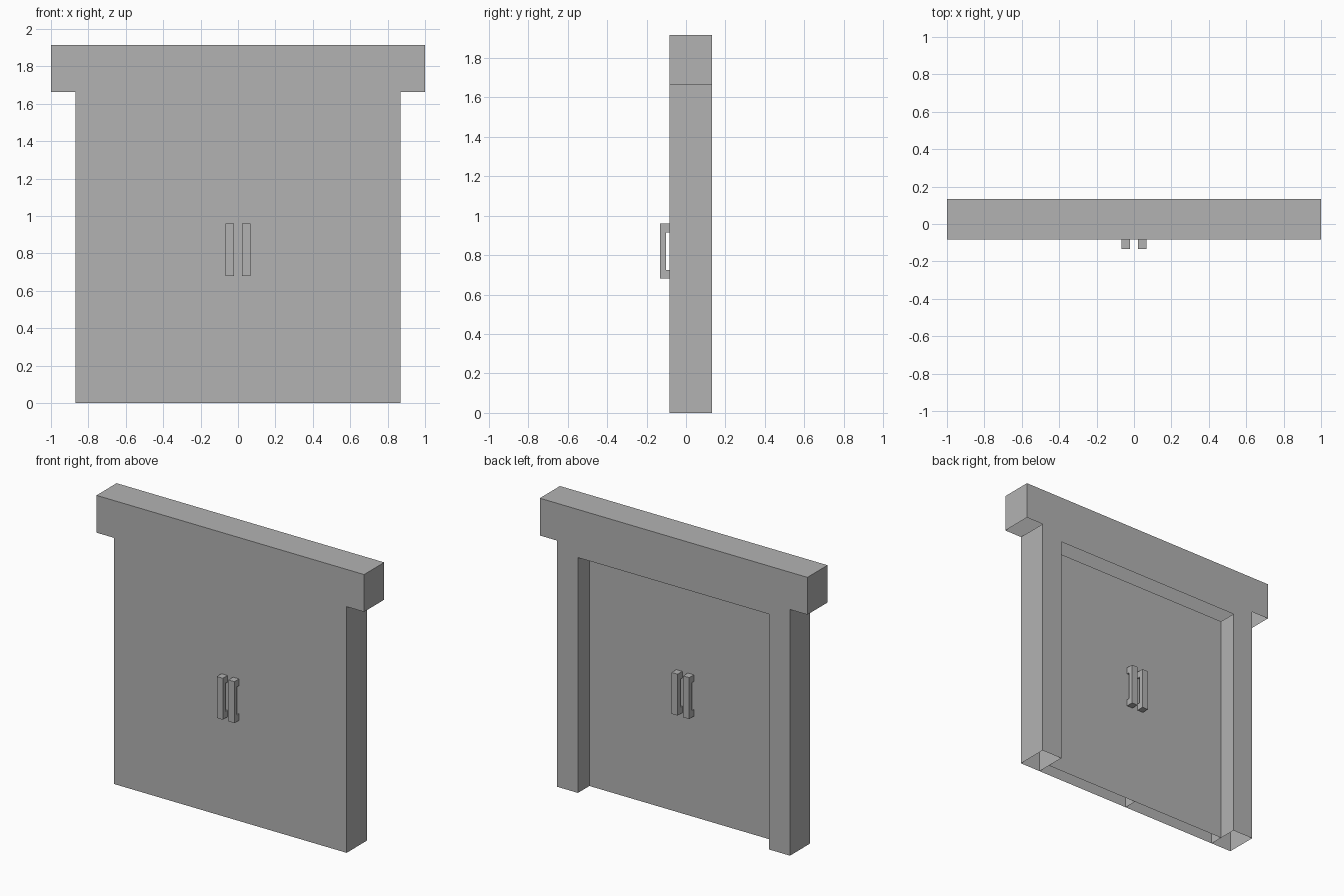
import bpy, bmesh
from mathutils import Vector

cube = bpy.data.objects.get("Cube")
if cube:
    bpy.data.objects.remove(cube, do_unlink=True)

grey = bpy.data.materials.new("plain grey")
grey.use_nodes = True
COLOUR = (0.45, 0.45, 0.45, 1.0)
grey.diffuse_color = COLOUR
grey.node_tree.nodes["Principled BSDF"].inputs["Base Color"].default_value = COLOUR

FRONT, BACK = -0.1325 + 0.05, 0.1325
DOOR_BACK = 0.01
TOP, BEAM_BOTTOM, LINTEL_BOTTOM = 1.915, 1.663, 1.59
LEG_OUT, LEG_IN = 0.87, 0.715


def prism(name, outline, sweep, open_below=False):
    """Extrude a closed outline of 3D points along sweep; optionally drop faces that point down."""
    bm = bmesh.new()
    cap = bm.faces.new([bm.verts.new(p) for p in outline])
    ext = bmesh.ops.extrude_face_region(bm, geom=[cap], use_keep_orig=True)
    moved = [g for g in ext["geom"] if isinstance(g, bmesh.types.BMVert)]
    bmesh.ops.translate(bm, verts=moved, vec=Vector(sweep))
    bmesh.ops.recalc_face_normals(bm, faces=bm.faces)
    bm.normal_update()
    if open_below:
        down = [f for f in bm.faces if f.normal.z < -0.9]
        bmesh.ops.delete(bm, geom=down, context='FACES')
    mesh = bpy.data.meshes.new(name)
    bm.to_mesh(mesh)
    bm.free()
    mesh.materials.append(grey)
    obj = bpy.data.objects.new(name, mesh)
    bpy.context.collection.objects.link(obj)
    return obj


# Frame: two legs, lintel and wide top beam as one hollow shell, open underneath
half = [(LEG_IN, LINTEL_BOTTOM), (LEG_IN, 0), (LEG_OUT, 0),
        (LEG_OUT, BEAM_BOTTOM), (1, BEAM_BOTTOM), (1, TOP)]
outline = half + [(-x, z) for x, z in reversed(half)]
prism("door_frame", [(x, FRONT, z) for x, z in outline],
      (0, BACK - FRONT, 0), open_below=True)

# Bracket handle side profile: distance out from the door, height
HANDLE = [(0, 0.68), (0.05, 0.68), (0.05, 0.96), (0, 0.96),
          (0, 0.915), (0.02, 0.915), (0.02, 0.725), (0, 0.725)]

for side, s in (("left", 1), ("right", -1)):
    # Door panel: flush with the frame at the front, recessed at the back
    panel = [(0, 0), (s * LEG_IN, 0), (s * LEG_IN, LINTEL_BOTTOM), (0, LINTEL_BOTTOM)]
    prism(side + "_door", [(x, FRONT, z) for x, z in panel],
          (0, DOOR_BACK - FRONT, 0), open_below=True)
    # Handles on both faces of the door
    for face, y, out in (("front", FRONT, -1), ("back", DOOR_BACK, 1)):
        prism(f"{side}_{face}_handle",
              [(s * 0.021, y + out * d, z) for d, z in HANDLE], (s * 0.045, 0, 0))
